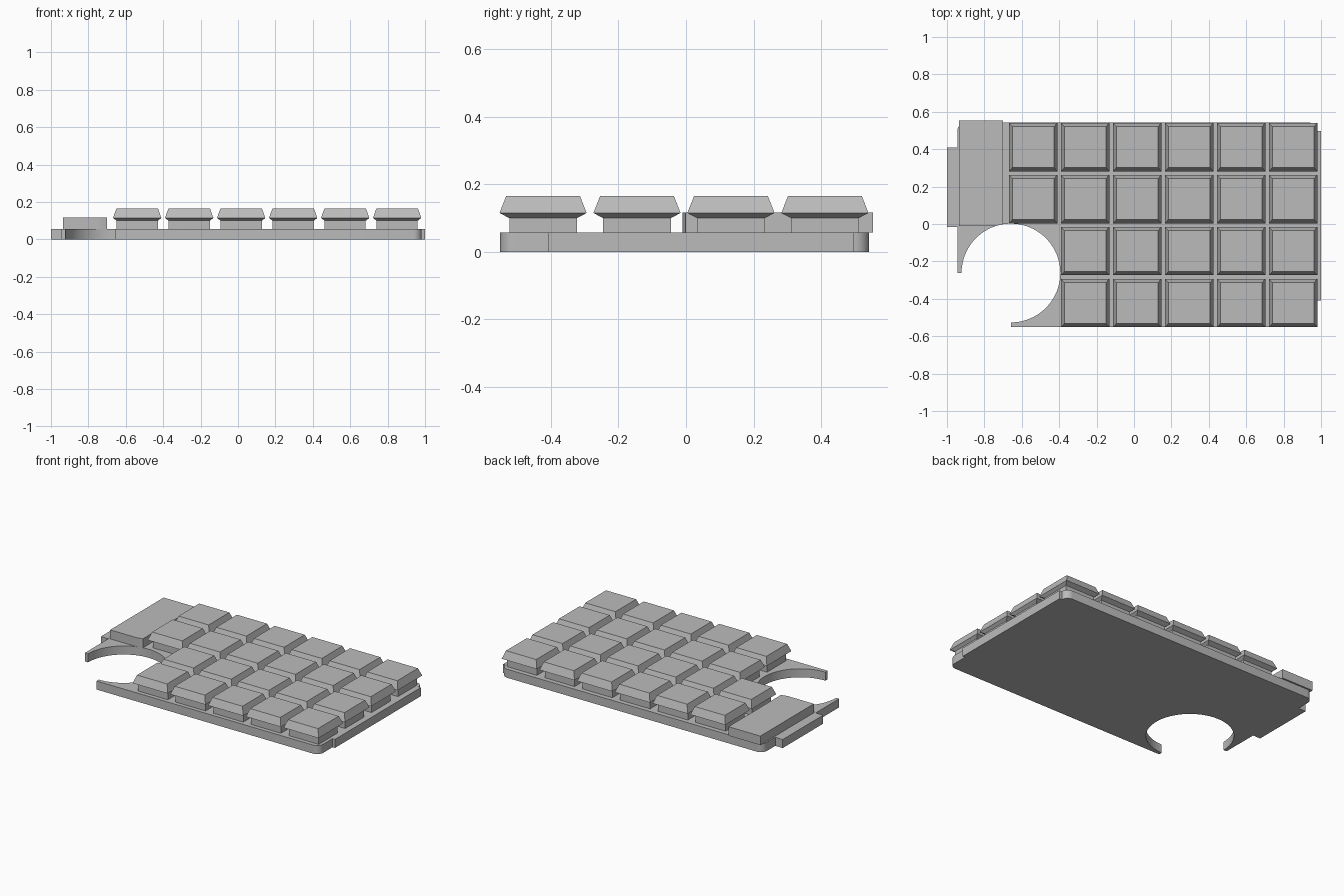
import bpy, bmesh
from math import sin, cos, radians, sqrt

cube = bpy.data.objects.get("Cube")
if cube:
    bpy.data.objects.remove(cube, do_unlink=True)

grey = bpy.data.materials.new("plain_grey")
grey.use_nodes = True
COLOUR = (0.5, 0.5, 0.5, 1)
grey.diffuse_color = COLOUR
grey.node_tree.nodes["Principled BSDF"].inputs["Base Color"].default_value = COLOUR


def finish(bm, name, smooth=False):
    """Turn a bmesh into a named grey object."""
    bmesh.ops.recalc_face_normals(bm, faces=bm.faces)
    mesh = bpy.data.meshes.new(name)
    bm.to_mesh(mesh)
    bm.free()
    mesh.materials.append(grey)
    obj = bpy.data.objects.new(name, mesh)
    bpy.context.collection.objects.link(obj)
    if smooth:
        bpy.ops.object.select_all(action="DESELECT")
        obj.select_set(True)
        bpy.context.view_layer.objects.active = obj
        bpy.ops.object.shade_smooth_by_angle(angle=radians(30))
    return obj


def extrude(name, outline, z0, z1):
    """Extrude a flat outline between two heights."""
    bm = bmesh.new()
    face = bm.faces.new([bm.verts.new((x, y, z0)) for x, y in outline])
    top = bmesh.ops.extrude_face_region(bm, geom=[face])["geom"]
    bmesh.ops.translate(bm, vec=(0, 0, z1 - z0),
                        verts=[v for v in top if isinstance(v, bmesh.types.BMVert)])
    return finish(bm, name, smooth=True)


def arc(cx, cy, r, start, end, steps):
    angles = [radians(start + (end - start) * i / steps) for i in range(steps + 1)]
    return [(cx + r * cos(a), cy + r * sin(a)) for a in angles]


BOARD_TOP = 0.057
LEFT, RIGHT, FRONT, BACK = -0.945, 0.982, -0.55, 0.542
CORNER = 0.045
HOLE_X, HOLE_Y, HOLE_R = -0.658, -0.262, 0.264

# Base board: rounded corners, side tabs and a round bite at the front left
outline = [(HOLE_X, FRONT)]
outline += arc(RIGHT - CORNER, FRONT + CORNER, CORNER, -90, 0, 8)
outline += [(RIGHT, -0.408), (1, -0.408), (1, 0.497)]
outline += arc(RIGHT - CORNER, BACK - CORNER, CORNER, 0, 90, 8)
outline += arc(LEFT + CORNER, BACK - CORNER, CORNER, 90, 180, 8)
outline += [(LEFT, 0.41), (-1, 0.41), (-1, -0.015), (LEFT, -0.015), (LEFT, HOLE_Y)]
outline += arc(HOLE_X, HOLE_Y, HOLE_R, 180, -90, 60)
extrude("base_board", outline, 0, BOARD_TOP)

# Connector block, its front inner corner trimmed by the round bite
X0, X1, Y0 = -0.935, -0.70, -0.01
trim = [Y0] + [HOLE_Y + sqrt(HOLE_R ** 2 - (x - HOLE_X) ** 2)
               for x in (-0.73, -0.715, X1)]
block = [(X0, Y0)] + list(zip((-0.742, -0.73, -0.715, X1), trim))
block += [(X1, 0.553), (X0, 0.553)]
extrude("connector_block", block, BOARD_TOP, 0.117)


def key(name, cx, cy):
    """Square key: straight switch body, flared rim and tapered cap."""
    sections = [(0.11, 0.1, BOARD_TOP), (0.11, 0.1, 0.1),
                (0.129, 0.129, 0.115), (0.111, 0.109, 0.166)]
    bm = bmesh.new()
    rings = [[bm.verts.new((cx + sx * hx, cy + sy * hy, z))
              for sx, sy in ((-1, -1), (1, -1), (1, 1), (-1, 1))]
             for hx, hy, z in sections]
    for low, high in zip(rings, rings[1:]):
        for i in range(4):
            j = (i + 1) % 4
            bm.faces.new((low[i], low[j], high[j], high[i]))
    bm.faces.new(rings[0][::-1])
    bm.faces.new(rings[-1])
    finish(bm, name)


# Key grid, leaving out the two front keys beside the bite
PITCH = 0.278
for row in range(4):
    for col in range(6):
        if col == 0 and row < 2:
            continue
        key(f"key_row{row + 1}_column{col + 1}",
            -0.539 + col * PITCH, -0.423 + row * PITCH)
